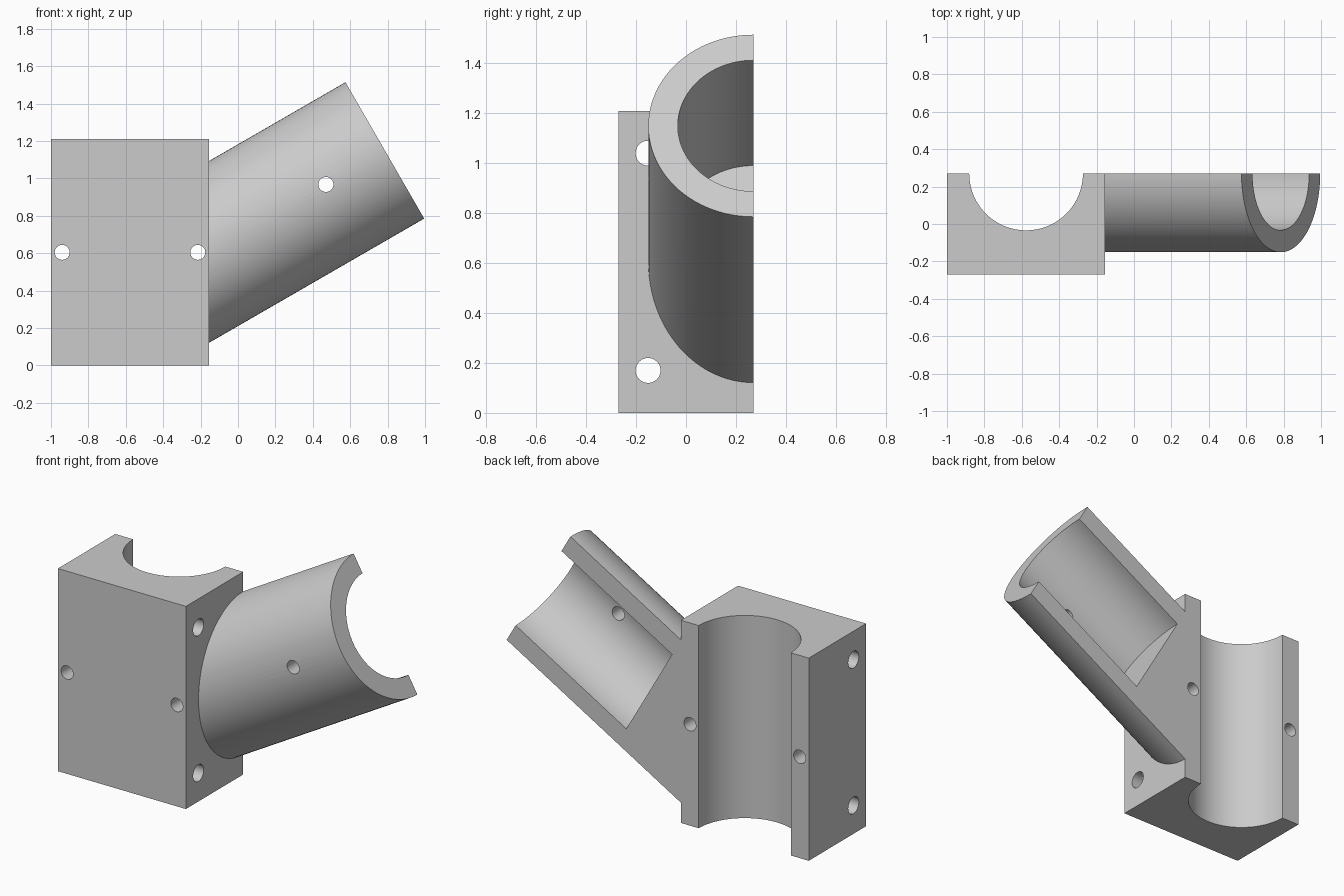
import bpy
from math import radians, cos, sin
from mathutils import Vector

if "Cube" in bpy.data.objects:
    bpy.data.objects.remove(bpy.data.objects["Cube"], do_unlink=True)

GREY = (0.6, 0.6, 0.6, 1)
grey = bpy.data.materials.new("plain grey")
grey.use_nodes = True
grey.diffuse_color = GREY
grey.node_tree.nodes["Principled BSDF"].inputs["Base Color"].default_value = GREY

BACK = 0.27       # split plane of the half joint
SIDE = -0.155     # block face that carries the branch
HEIGHT = 1.21
TILT = radians(30)


def finish(obj, name):
    obj.name = name
    obj.data.materials.clear()
    obj.data.materials.append(grey)
    return obj


def box(name, low, high):
    low, high = Vector(low), Vector(high)
    bpy.ops.mesh.primitive_cube_add(size=1, location=(low + high) / 2)
    obj = bpy.context.object
    obj.scale = high - low
    bpy.ops.object.transform_apply(location=False, rotation=False, scale=True)
    return finish(obj, name)


def rod(name, start, end, radius, sides=32):
    start, end = Vector(start), Vector(end)
    axis = end - start
    bpy.ops.mesh.primitive_cylinder_add(
        vertices=sides, radius=radius, depth=axis.length,
        location=(start + end) / 2,
        rotation=axis.to_track_quat('Z', 'Y').to_euler())
    return finish(bpy.context.object, name)


def combine(target, tool, operation):
    tool.hide_render = True
    mod = target.modifiers.new(tool.name, 'BOOLEAN')
    mod.operation, mod.solver, mod.object = operation, 'EXACT', tool
    bpy.context.view_layer.objects.active = target
    bpy.ops.object.modifier_apply(modifier=mod.name)
    bpy.data.objects.remove(tool, do_unlink=True)


# Block, joined to the solid slanted branch
joint = box("pipe_joint_half", (-1, -BACK, 0), (SIDE, 0.4, HEIGHT))
mouth = Vector((0.785, BACK, 1.15))
along = Vector((cos(TILT), 0, sin(TILT)))
branch = rod("branch_tube", mouth - along * 1.374, mouth, 0.421, 96)
combine(joint, branch, 'UNION')

# Upright pipe channel and blind socket in the branch
cutters = [
    rod("upright_channel", (-0.577, BACK, -0.1), (-0.577, BACK, HEIGHT + 0.1), 0.304, 96),
    rod("branch_socket", mouth - along * 0.844, mouth + along * 0.1, 0.303, 96),
]

# Screw holes from front to back
for x, z in ((-0.94, 0.605), (-0.215, 0.605), (0.47, 0.968)):
    cutters.append(rod("clamp_hole", (x, -0.5, z), (x, 0.6, z), 0.04))

# Mounting holes across the block
for z in (0.17, 1.04):
    cutters.append(rod("mounting_hole", (-1.1, -0.152, z), (SIDE + 0.03, -0.152, z), 0.05))

# Flat split plane at the back
cutters.append(box("split_cut", (-2, BACK, -1), (2, 2, 3)))

for cutter in cutters:
    combine(joint, cutter, 'DIFFERENCE')

bpy.ops.object.select_all(action='DESELECT')
joint.select_set(True)
bpy.context.view_layer.objects.active = joint
bpy.ops.object.shade_smooth_by_angle(angle=radians(30))
